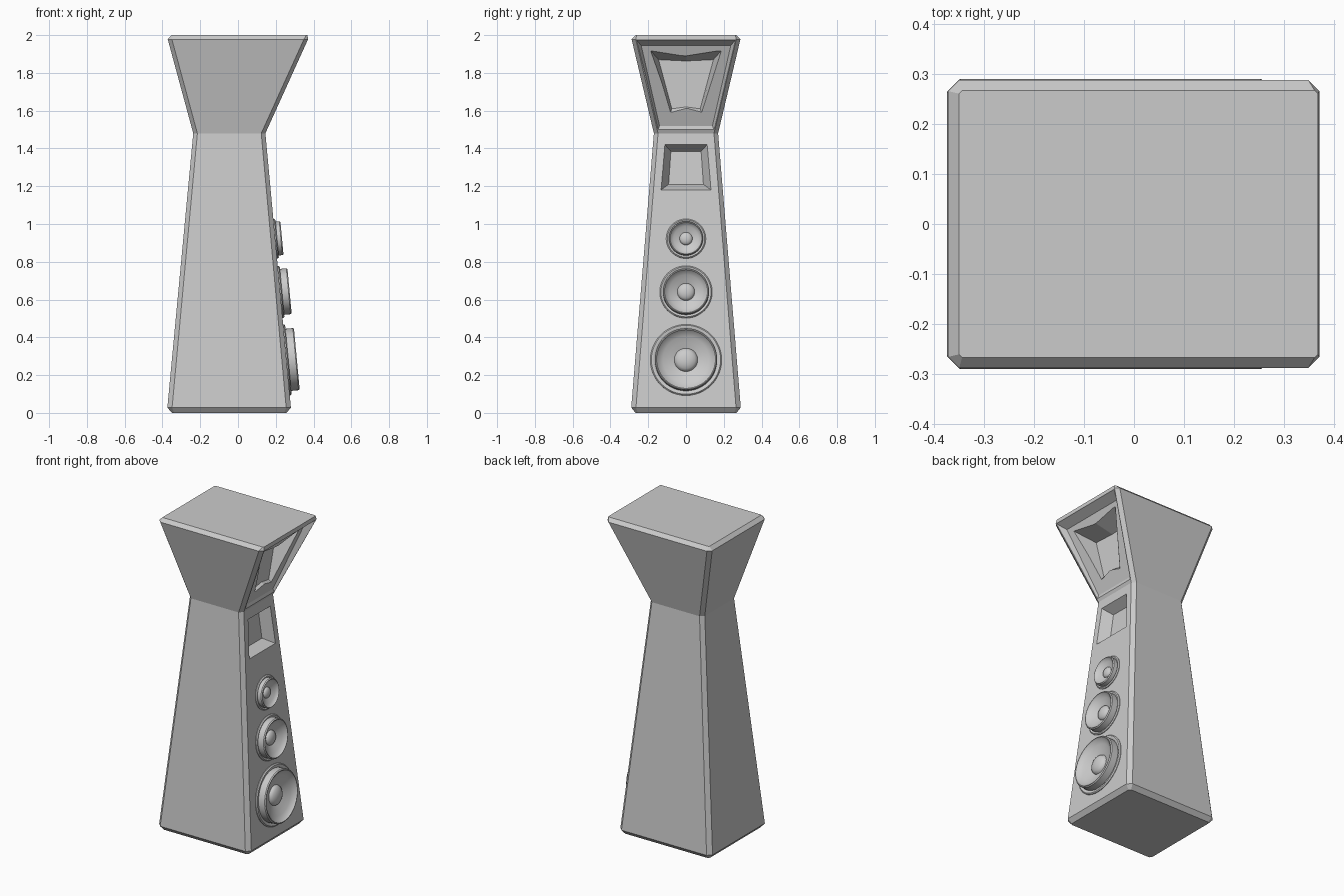
import bpy, bmesh, math
from mathutils import Matrix, Vector

if "Cube" in bpy.data.objects:
    bpy.data.objects.remove(bpy.data.objects["Cube"])


def add_object(name, bm):
    bmesh.ops.recalc_face_normals(bm, faces=bm.faces[:])
    mesh = bpy.data.meshes.new(name)
    bm.to_mesh(mesh)
    bm.free()
    ob = bpy.data.objects.new(name, mesh)
    bpy.context.collection.objects.link(ob)
    return ob


def loft(name, rings):
    """Closed solid through a stack of equal-length loops."""
    bm = bmesh.new()
    loops = [[bm.verts.new(p) for p in ring] for ring in rings]
    for a, b in zip(loops, loops[1:]):
        for i in range(len(a)):
            j = (i + 1) % len(a)
            bm.faces.new((a[i], a[j], b[j], b[i]))
    bm.faces.new(loops[0])
    bm.faces.new(loops[-1])
    return add_object(name, bm)


def octagon(z, x0, x1, y, c):
    """Rectangle with chamfered corners."""
    return [(x0 + c, -y, z), (x1 - c, -y, z), (x1, -y + c, z), (x1, y - c, z),
            (x1 - c, y, z), (x0 + c, y, z), (x0, y - c, z), (x0, -y + c, z)]


def carve(body, name, mouth, floor, k=0.2):
    """Cut a tapering recess, widened slightly beyond its mouth."""
    mouth = [Vector(p) for p in mouth]
    floor = [Vector(p) for p in floor]
    outer = [m + k * (m - f) for m, f in zip(mouth, floor)]
    cutter = loft(name, [outer, floor])
    cutter.hide_render = True
    mod = body.modifiers.new(name, 'BOOLEAN')
    mod.operation = 'DIFFERENCE'
    mod.solver = 'EXACT'
    mod.object = cutter
    bpy.context.view_layer.objects.active = body
    bpy.ops.object.modifier_apply(modifier=mod.name)
    bpy.data.objects.remove(cutter)


# sloping front planes: x as a function of z
def baffle(z):
    return 0.28 + (z - 0.03) / 1.45 * (0.145 - 0.28)


def head(z):
    return 0.145 + (z - 1.48) / 0.5 * 0.227


def horn_floor(z):
    return 0.15 + (z - 1.52) / 0.425 * 0.16


def quad(fx, y_top, z_top, y_bot, z_bot):
    return [(fx(z_top), y_top, z_top), (fx(z_top), -y_top, z_top),
            (fx(z_bot), -y_bot, z_bot), (fx(z_bot), y_bot, z_bot)]


# cabinet with a waist and flared head
cabinet = loft("cabinet", [
    octagon(0.0, -0.35, 0.257, 0.267, 0.012),
    octagon(0.028, -0.374, 0.28, 0.29, 0.025),
    octagon(1.48, -0.237, 0.145, 0.17, 0.022),
    octagon(1.978, -0.372, 0.371, 0.288, 0.022),
    octagon(2.0, -0.35, 0.368, 0.267, 0.006)])

# recessed horn mouth, then its throat
carve(cabinet, "horn_mouth",
      quad(head, 0.262, 1.974, 0.148, 1.50),
      quad(horn_floor, 0.237, 1.945, 0.14, 1.52))


def six(fx, y_top, z_top, z_mid, y_bot, z_bot, z_low):
    pts = [(y_top, z_top), (0, z_mid), (-y_top, z_top),
           (-y_bot, z_bot), (0, z_low), (y_bot, z_bot)]
    return [(fx(z), y, z) for y, z in pts]


carve(cabinet, "horn_throat",
      six(horn_floor, 0.187, 1.917, 1.89, 0.082, 1.592, 1.612),
      six(lambda z: 0.165, 0.145, 1.87, 1.863, 0.075, 1.61, 1.62))

# square port below the waist
carve(cabinet, "port",
      quad(baffle, 0.112, 1.42, 0.132, 1.18),
      quad(lambda z: baffle(z) - 0.065, 0.08, 1.385, 0.092, 1.21))


# round drivers: flange, raised rim, cone and dust cap in one lathe
def driver(name, z, flange, rim, inner, cap, h):
    profile = [(flange, -0.01), (flange, 0.004), (flange - 0.006, 0.010),
               (rim + 0.008, 0.010), (rim, 0.005), (rim, h - 0.006),
               (rim - 0.005, h), (inner + 0.004, h), (inner, h - 0.008)]
    profile += [(inner + (cap - inner) * t, h - 0.008 - (h - 0.014) * t ** 0.8)
                for t in (0.33, 0.66, 1.0)]
    profile += [(cap * math.cos(a), 0.006 + cap * 0.5 * math.sin(a))
                for a in (math.radians(d) for d in (20, 40, 60, 75))]
    profile.append((0, 0.006 + cap * 0.5))
    bm = bmesh.new()
    vs = [bm.verts.new((r, 0, t)) for r, t in profile]
    edges = [bm.edges.new(e) for e in zip(vs, vs[1:])]
    bmesh.ops.spin(bm, geom=vs + edges, axis=(0, 0, 1), cent=(0, 0, 0),
                   angle=math.tau, steps=48, use_merge=True)
    bmesh.ops.remove_doubles(bm, verts=bm.verts[:], dist=1e-5)
    rim_edges = [e for e in bm.edges if e.is_boundary]
    bmesh.ops.contextual_create(bm, geom=rim_edges)
    ob = add_object(name, bm)
    tilt = math.pi / 2 - math.atan2(0.135, 1.45)
    ob.matrix_world = (Matrix.Translation((baffle(z), 0, z))
                       @ Matrix.Rotation(tilt, 4, 'Y'))
    bpy.ops.object.select_all(action='DESELECT')
    ob.select_set(True)
    bpy.context.view_layer.objects.active = ob
    bpy.ops.object.shade_smooth_by_angle(angle=math.radians(35))


driver("woofer", 0.28, 0.189, 0.165, 0.152, 0.062, 0.055)
driver("mid_driver", 0.64, 0.139, 0.122, 0.110, 0.046, 0.05)
driver("small_driver", 0.922, 0.105, 0.09, 0.08, 0.034, 0.036)
